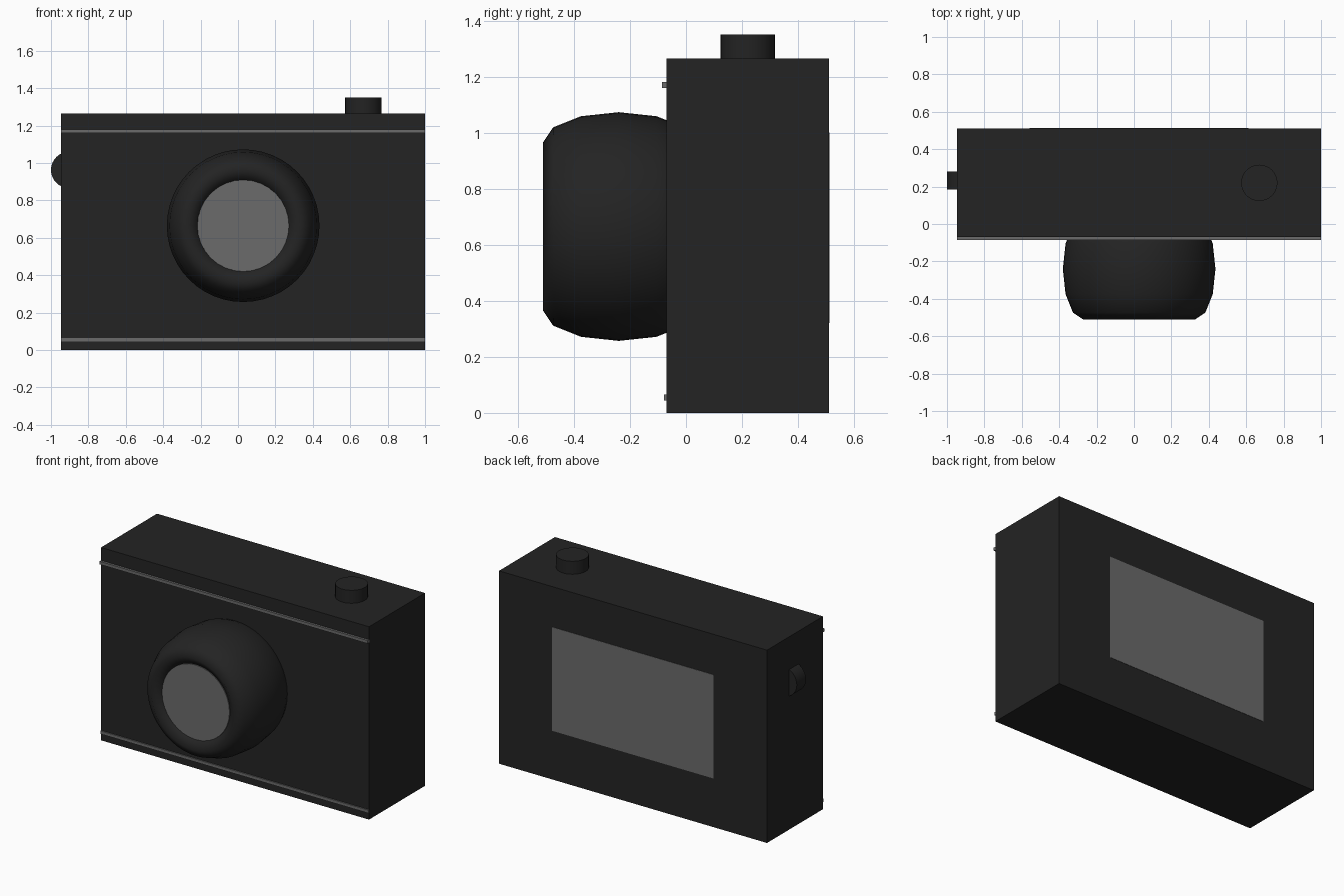
import bpy
import math
from mathutils import Matrix

cube = bpy.data.objects.get("Cube")
if cube:
    bpy.data.objects.remove(cube, do_unlink=True)


def material(name, value):
    mat = bpy.data.materials.new(name)
    mat.use_nodes = True
    colour = (value, value, value, 1)
    mat.diffuse_color = colour
    mat.node_tree.nodes["Principled BSDF"].inputs["Base Color"].default_value = colour
    return mat


black = material("black_casing", 0.017)
grey = material("grey_trim", 0.145)


def finish(name, mat, smooth=0):
    obj = bpy.context.object
    obj.name = name
    obj.data.materials.append(mat)
    if smooth:
        bpy.ops.object.shade_smooth_by_angle(angle=math.radians(smooth))
    return obj


def box(name, mat, low, high):
    centre = [(a + b) / 2 for a, b in zip(low, high)]
    bpy.ops.mesh.primitive_cube_add(size=1, location=centre)
    obj = finish(name, mat)
    obj.data.transform(Matrix.Diagonal([b - a for a, b in zip(low, high)] + [1]))
    return obj


def cylinder(name, mat, centre, radius, depth, along_y=False):
    bpy.ops.mesh.primitive_cylinder_add(
        vertices=32, radius=radius, depth=depth, location=centre,
        rotation=(math.pi / 2 if along_y else 0, 0, 0))
    return finish(name, mat, 40)


LEFT, RIGHT = 1.0, -0.945
FRONT, BACK = -0.07, 0.51
TOP = 1.265
MID = (LEFT + RIGHT) / 2
LENS_Z = 0.665

# Casing and the screen plate on its back
box("camera_body", black, (RIGHT, FRONT, 0), (LEFT, BACK, TOP))
box("back_screen", grey, (MID - 0.585, BACK - 0.005, 0.32), (MID + 0.585, BACK + 0.002, 1.0))

# Trim strips across the front
for name, z, out in (("upper_trim", 1.17, 0.015), ("lower_trim", 0.055, 0.008)):
    box(name, grey, (RIGHT, FRONT - out, z - 0.01), (LEFT, FRONT + 0.005, z + 0.01))

# Rounded lens barrel: a torus stretched along its axis
bpy.ops.mesh.primitive_torus_add(
    major_radius=0.3, minor_radius=0.108, major_segments=48, minor_segments=12,
    location=(MID, -0.24, LENS_Z), rotation=(math.pi / 2, 0, 0))
barrel = finish("lens_barrel", black, 60)
barrel.data.transform(Matrix.Diagonal((1, 1, 2.5, 1)))

# Lens glass set inside the barrel opening
cylinder("lens_glass", grey, (MID, -0.44, LENS_Z), 0.245, 0.075, along_y=True)

# Shutter button on top and the half-sunk dial on the side
cylinder("shutter_button", black, (0.67, 0.22, TOP + 0.0325), 0.097, 0.105)
cylinder("side_dial", black, (-0.903, 0.232, 0.963), 0.097, 0.095, along_y=True)
